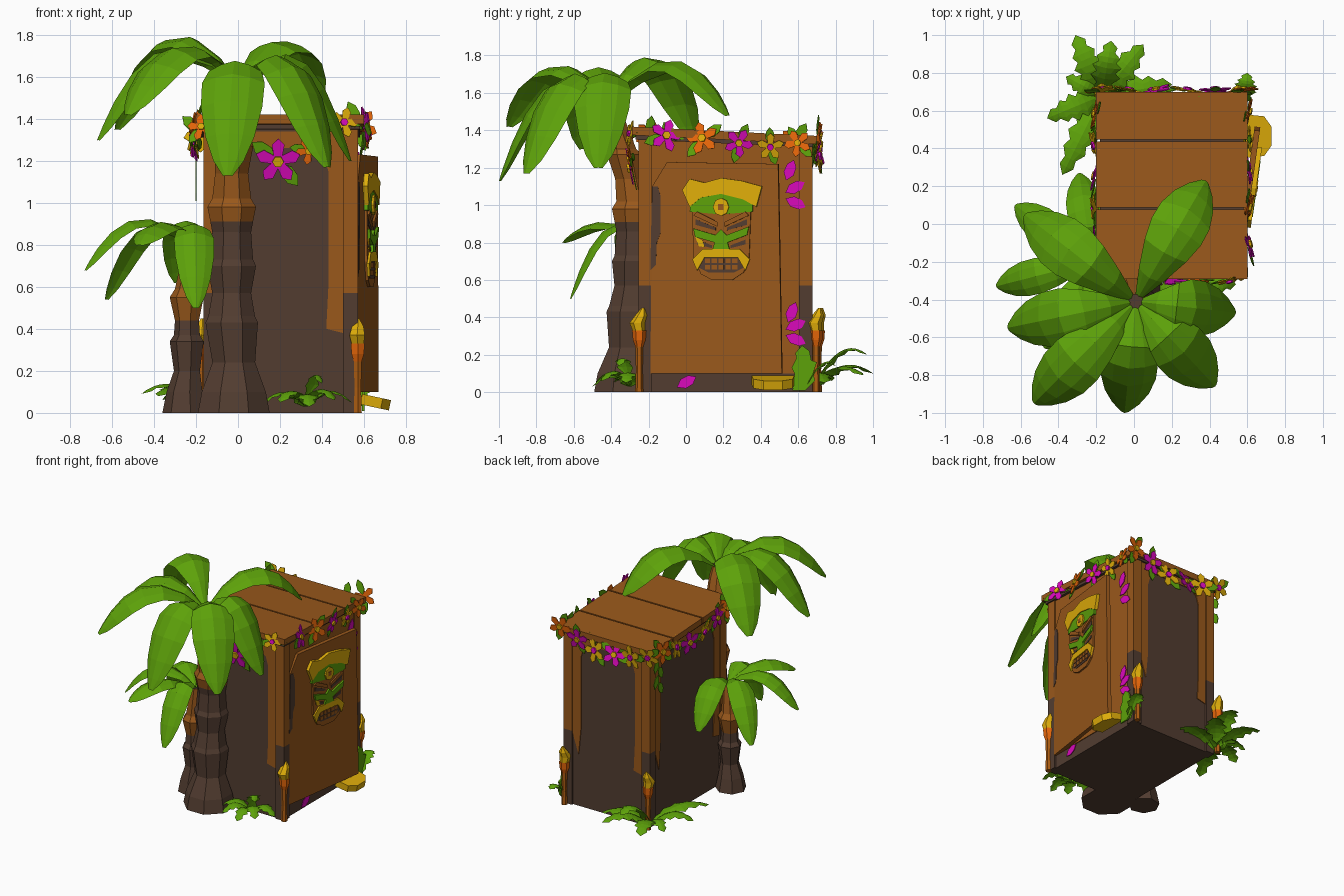
import bpy, bmesh, math
from mathutils import Vector, Matrix

if "Cube" in bpy.data.objects:
    bpy.data.objects.remove(bpy.data.objects["Cube"])


def mat(name, r, g, b):
    m = bpy.data.materials.new(name)
    m.diffuse_color = (r, g, b, 1)
    m.use_nodes = True
    m.node_tree.nodes["Principled BSDF"].inputs["Base Color"].default_value = m.diffuse_color
    return m


TAN = mat("tan wood", .32, .098, .011)
DARK = mat("dark wood", .085, .046, .030)
GREEN = mat("leaf green", .11, .36, .003)
YELLOW = mat("golden yellow", .74, .42, .003)
MAGENTA = mat("magenta", .70, .003, .50)
ORANGE = mat("orange", .83, .14, .003)
RUST = mat("rust wood", .42, .11, .006)


def finish(name, bm, *mats):
    bmesh.ops.remove_doubles(bm, verts=bm.verts, dist=.0005)
    bmesh.ops.recalc_face_normals(bm, faces=bm.faces)
    me = bpy.data.meshes.new(name)
    bm.to_mesh(me)
    bm.free()
    for m in mats:
        me.materials.append(m)
    ob = bpy.data.objects.new(name, me)
    bpy.context.collection.objects.link(ob)
    return ob


def frame(x, y, z, deg):
    # upright drawing plane: 0 faces the front, 90 right, 180 back, 270 left
    return (Matrix.Translation((x, y, z)) @ Matrix.Rotation(math.radians(deg), 4, 'Z')
            @ Matrix.Rotation(math.pi / 2, 4, 'X'))


def plate(name, pts, M, w0, w1, m):
    # outline extruded from depth w0 to w1 along the plane's normal
    bm = bmesh.new()
    lo = [bm.verts.new(M @ Vector((u, v, w0))) for u, v in pts]
    hi = [bm.verts.new(M @ Vector((u, v, w1))) for u, v in pts]
    bm.faces.new(lo[::-1])
    bm.faces.new(hi)
    for i in range(len(pts)):
        j = (i + 1) % len(pts)
        bm.faces.new((lo[i], lo[j], hi[j], hi[i]))
    return finish(name, bm, m)


def rect(a, b, c, d):
    return [(a, c), (b, c), (b, d), (a, d)]


def stack(name, rings, sides, m, m2=None, split=9):
    # faceted tube through rings of (x, y, z, radius); m2 is used above split
    bm = bmesh.new()
    loops = []
    for x, y, z, r in rings:
        loops.append([bm.verts.new((x + r * math.cos((k + .5) * math.tau / sides),
                                    y + r * math.sin((k + .5) * math.tau / sides), z))
                      for k in range(sides)])
    bm.faces.new(loops[0][::-1])
    bm.faces.new(loops[-1])
    for a, b in zip(loops, loops[1:]):
        for k in range(sides):
            j = (k + 1) % sides
            f = bm.faces.new((a[k], a[j], b[j], b[k]))
            f.material_index = int(f.calc_center_median().z > split)
    return finish(name, bm, m, m2 or m)


BROAD = [(0, .12), (.15, .5), (.35, .84), (.55, 1), (.72, .98), (.86, .78), (.95, .48), (1, .15)]
JAGGED = [(i / 10, w) for i, w in enumerate([.1, .7, .5, 1, .65, 1, .6, .8, .4, .5, 0])]


def leaf(name, base, tip, top, half, prof, drop=.4, mid=.58):
    # arched leaf with a rounded, drooping cross-section
    b, t = Vector(base), Vector(tip)
    c = b.lerp(t, mid)
    c.z = top
    side = (t - b).cross(Vector((0, 0, 1))).normalized()
    bm = bmesh.new()
    rows = []
    for s, w in prof:
        p = b * (1 - s) ** 2 + c * 2 * s * (1 - s) + t * s * s
        tan = (c - b) * (1 - s) + (t - c) * s
        n = side.cross(tan).normalized()
        rows.append([bm.verts.new(p + side * half * w * k - n * half * w * drop * abs(k) ** 1.6)
                     for k in (-1, -.55, 0, .55, 1)])
    for p, q in zip(rows, rows[1:]):
        for k in range(4):
            bm.faces.new((p[k], p[k + 1], q[k + 1], q[k]))
    return finish(name, bm, GREEN)


# hut body and sloping roof planks
side = frame(0, 0, 0, 90)
plate("hut_body", [(-.24, 0), (.66, 0), (.66, 1.34), (-.24, 1.38)], side, -.15, .555, DARK)
plate("roof_core", [(-.27, 1.35), (.68, 1.31), (.68, 1.355), (-.27, 1.4)], side, -.18, .58, DARK)
for a, b in ((-.29, .077), (.088, .437), (.448, .7)):
    za, zb = 1.405 - .05 * a, 1.405 - .05 * b
    plate("roof_plank", [(a, za - .045), (b, zb - .045), (b, zb), (a, za)], side, -.2, .6, TAN)

# corner posts, dark below and tan above
for x in (-.165, .5):
    for y, top in ((-.255, 1.38), (.605, 1.34)):
        P = frame(0, y, 0, 0)
        plate("post_lower", rect(x, x + .07, 0, .57), P, -.07, 0, DARK)
        plate("post_upper", rect(x, x + .07, .57, top), P, -.07, 0, TAN)


# painted tan arch on three walls
def arch(name, M, a, b):
    a2, b2 = a + .07, b - .07
    plate(name, [(a, .55), (a2 - .02, .4), (a2, .6), (a2, 1.15), (a2 + .02, 1.22), (a2 + .07, 1.26),
                 (b2 - .07, 1.26), (b2 - .02, 1.22), (b2, 1.15), (b2, .6), (b2 - .01, .4),
                 (b, .38), (b, 1.34), (a, 1.34)], M, 0, .006, TAN)


arch("front_wall_paint", frame(0, -.24, 0, 0), -.1, .5)
arch("back_wall_paint", frame(0, .66, 0, 180), -.5, .1)
arch("left_wall_paint", frame(-.15, 0, 0, 270), -.6, .19)

# tan right wall with a worn patch beside the hinge
R = frame(.555, 0, 0, 90)
plate("right_wall_paint", rect(-.19, .605, .1, 1.36), R, 0, .006, TAN)

# door standing slightly ajar
D = frame(.565, -.19, 0, 82)
plate("door", [(0, .1), (.71, .1), (.69, 1.22), (.09, 1.23), (.01, 1.1)], D, -.025, .005, TAN)
plate("door_worn_patch", [(0, .65), (.03, .68), (.035, .8), (.055, .85), (.055, 1.05), (.04, 1.1), (.01, 1.1)],
      D, .004, .008, DARK)

# carved mask on the door, drawn around its own centre line
K = D @ Matrix.Translation((.385, 0, .004)) @ Matrix.Diagonal((1, 1, .55, 1))
plate("mask_face", [(-.16, 1.0), (-.15, .72), (-.11, .63), (-.05, .6), (.06, .6), (.12, .64),
                    (.15, .72), (.16, 1.0)], K, 0, .025, TAN)
plate("mask_crown", [(-.21, 1.08), (-.17, 1.14), (-.09, 1.12), (0, 1.145), (.11, 1.13), (.22, 1.10),
                     (.19, .99), (.12, 1.03), (0, 1.06), (-.11, 1.04), (-.17, .99)], K, 0, .045, YELLOW)
plate("mask_headband", [(-.17, .965), (-.165, 1.04), (0, 1.065), (.17, 1.04), (.17, .965), (0, .95)],
      K, 0, .035, GREEN)
plate("mask_gem", [(.043 * math.cos(k * math.pi / 4), .99 + .048 * math.sin(k * math.pi / 4))
                   for k in range(8)], K, .03, .055, YELLOW)
plate("mask_gem_dot", rect(-.015, .015, .975, 1.005), K, .055, .06, TAN)
plate("mask_nose", [(-.15, .875), (-.03, .84), (0, .87), (.03, .84), (.15, .885), (.14, .84), (.035, .80),
                    (.045, .765), (-.045, .765), (-.035, .80), (-.14, .83)], K, .02, .05, GREEN)
for s in (-1, 1):
    plate("mask_brow", [(s * .15, .945), (s * .02, .885), (s * .02, .91), (s * .13, .965)],
          K, .02, .045, TAN)
    plate("mask_eye", [(s * .14, .925), (s * .03, .88), (s * .03, .865), (s * .14, .895)],
          K, .02, .032, DARK)
    plate("mask_cheek_line", [(s * .13, .815), (s * .05, .785), (s * .05, .77), (s * .13, .79)],
          K, .02, .032, DARK)
plate("mask_cheek_paint", [(-.14, .83), (-.1, .81), (-.09, .775), (-.12, .78)], K, .02, .036, YELLOW)
plate("mask_mouth", [(-.13, .67), (-.1, .735), (.1, .735), (.13, .67), (.07, .64), (-.07, .64)],
      K, .02, .03, DARK)
plate("mask_lip", [(-.155, .71), (-.1, .765), (.1, .765), (.155, .71), (.13, .65), (.09, .72),
                   (-.09, .72), (-.13, .65)], K, .02, .045, YELLOW)
for i in range(5):
    for z in (.69, .655):
        u = -.088 + i * .037
        plate("mask_tooth", rect(u, u + .028, z, z + .025), K, .025, .038, TAN)

# golden step tilted outward beside the door
S = Matrix.Translation((.635, .465, .055)) @ Matrix.Rotation(math.radians(12), 4, 'Y')
plate("step", [(-.05, -.115), (.05, -.105), (.09, -.05), (.09, .05), (.05, .105), (-.05, .115)],
      S, -.025, .025, YELLOW)

# palm trunks with flared segments and tan tops
stack("large_palm_trunk", [(-.02, -.32, 0, .185), (-.02, -.32, .1, .165), (-.02, -.31, .24, .11),
                           (-.03, -.3, .43, .135), (-.03, -.3, .46, .12), (-.03, -.29, .57, .1),
                           (-.03, -.28, .7, .125), (-.03, -.28, .73, .11), (-.03, -.28, .86, .1),
                           (-.03, -.28, .91, .11), (-.03, -.28, .98, .125), (-.03, -.28, 1.02, .1),
                           (-.03, -.3, 1.14, .085), (-.02, -.33, 1.27, .1), (-.02, -.34, 1.3, .08),
                           (0, -.4, 1.48, .07), (.01, -.41, 1.57, .04)], 8, DARK, TAN, .91)
stack("small_palm_trunk", [(-.25, -.19, 0, .11), (-.25, -.19, .1, .09), (-.24, -.19, .2, .065),
                           (-.24, -.19, .34, .085), (-.24, -.19, .37, .065), (-.24, -.19, .44, .06),
                           (-.24, -.19, .55, .085), (-.24, -.19, .59, .06), (-.22, -.2, .8, .035)],
      7, DARK, TAN, .43)

# palm fronds: tip position and height of the arch
for x, y, z, top in ((.38, .23, 1.48, 2.03), (.54, -.47, 1.2, 1.98), (.43, -.86, 1.17, 1.98),
                     (-.05, -1.0, 1.13, 1.93), (-.53, -.95, 1.42, 2.0), (-.67, -.55, 1.3, 2.02),
                     (-.58, .05, 1.35, 2.12)):
    d = Vector((x - .01, y + .41, 0)).normalized() * .02
    leaf("large_palm_frond", (.01 + d.x, -.41 + d.y, 1.56), (x, y, z), top, .15, BROAD)
for x, y, z, top in ((-.73, -.33, .68, 1.1), (-.63, .1, .54, 1.1), (-.29, .27, .62, 1.1),
                     (-.47, -.66, .8, 1.02), (-.2, -.62, .5, 1.1)):
    leaf("small_palm_frond", (-.22, -.2, .8), (x, y, z), top, .095, BROAD)

# jagged ground ferns: root, then leaf tips
ferns = [((.32, -.3, .03), [(.11, -.36, .04), (.2, -.48, .05), (.34, -.5, .03), (.46, -.45, .06),
                            (.54, -.32, .05), (.4, -.36, .14)]),
         ((-.17, .68, .03), [(-.31, 1.0, .1), (-.12, .97, .2), (.05, .95, .09), (.2, .74, .05),
                             (-.46, .56, .09), (-.38, .26, .08), (-.36, .78, .06)])]
for root, tips in ferns:
    for t in tips:
        far = (Vector(t) - Vector(root)).length
        leaf("fern_leaf", root, t, t[2] + .12, min(.08, .035 + far * .13), JAGGED, .25, .5)

# upright fern by the back right post
plate("upright_fern", [(.57, .01), (.58, .1), (.565, .13), (.59, .18), (.585, .21), (.62, .25), (.66, .22),
                       (.67, .17), (.7, .16), (.68, .1), (.69, .06), (.64, .01)],
      frame(.59, 0, 0, 90), 0, .012, GREEN)
leaf("upright_fern_side", (.58, .64, .03), (.6, .8, .14), .22, .06, JAGGED, .25)

# torches: pole, cup and flame
for x, y in ((.57, -.25), (.55, .695), (-.17, .705)):
    stack("torch_pole", [(x, y, 0, .022), (x, y, .12, .018), (x, y, .26, .022)], 6, RUST)
    stack("torch_cup", [(x, y, .24, .02), (x, y, .28, .034), (x, y, .33, .038)], 6, ORANGE)
    stack("torch_flame", [(x, y, .32, .032), (x - .003, y - .01, .37, .042), (x, y + .01, .41, .032),
                          (x, y + .02, .45, .008)], 6, YELLOW)


# garland flowers with five petals and leaves behind
def flower(M, u, v, r, m, spin):
    # each flower is tilted a little out of its wall plane
    M = (M @ Matrix.Translation((u, v, 0)) @ Matrix.Rotation(.25 * math.sin(spin * 3), 4, 'X')
         @ Matrix.Rotation(.25 * math.cos(spin * 5), 4, 'Y'))
    pts = []
    for k in range(5):
        a = spin + k * math.tau / 5
        for da, f in ((-.628, .32), (-.36, .78), (0, 1), (.36, .78)):
            pts.append((r * f * math.cos(a + da), r * f * math.sin(a + da)))
    plate("flower_petals", pts, M, .012, .018, m)
    plate("flower_centre", [(r * .25 * math.cos(k * math.pi / 3), r * .25 * math.sin(k * math.pi / 3))
                            for k in range(6)], M, .015, .03, MAGENTA if m == YELLOW else YELLOW)
    for a in (spin - 1.2, spin + 2.2):
        garland_leaf(M, 0, 0, a, r * 1.4, GREEN)


def garland_leaf(M, u, v, a, l, m):
    c, s = math.cos(a), math.sin(a)
    plate("garland_leaf", [(u + l * (p * c - q * s), v + l * (p * s + q * c)) for p, q in
                           ((.1, 0), (.4, -.22), (.75, -.2), (1, 0), (.75, .2), (.4, .22))],
          M, .002, .007, m)


M_, Y_, O_ = MAGENTA, YELLOW, ORANGE
garland = [(frame(0, -.285, 0, 0), [(.19, 1.2, .11, M_), (.34, 1.25, .068, O_), (.5, 1.38, .075, Y_),
                                    (-.17, 1.36, .07, O_)]),
           (frame(.595, 0, 0, 90), [(-.11, 1.37, .09, M_), (.09, 1.355, .09, O_), (.28, 1.335, .08, M_),
                                    (.45, 1.315, .075, Y_), (.6, 1.33, .075, O_)]),
           (frame(0, .695, 0, 180), [(-.58, 1.37, .09, O_), (-.43, 1.31, .09, M_), (-.28, 1.26, .095, Y_),
                                     (-.12, 1.27, .09, M_), (.03, 1.29, .095, Y_), (.17, 1.33, .09, Y_)]),
           (frame(-.195, 0, 0, 270), [(-.58, 1.33, .09, O_), (-.42, 1.3, .09, Y_), (-.25, 1.28, .09, M_),
                                      (-.08, 1.3, .09, Y_), (.08, 1.34, .08, M_), (.2, 1.37, .08, O_)])]
for n, (M, row) in enumerate(garland):
    for i, (u, v, r, m) in enumerate(row):
        flower(M, u, v, r, m, .3 + i * .5 + n)

# hanging vine at the back left corner
for i in range(4):
    garland_leaf(garland[3][0], -.62, 1.3 - i * .06, -1.57 + (.4 if i % 2 else -.4), .12, GREEN)

# magenta bracts on the right side
for y, z, a in ((.53, 1.12, 1.2), (.52, 1.06, .5), (.52, 1.04, -.4), (.54, .36, 1.2), (.52, .33, .4),
                (.52, .31, -.4), (-.06, .02, .5)):
    garland_leaf(frame(.57, 0, 0, 90), y, z, a, .13, MAGENTA)
